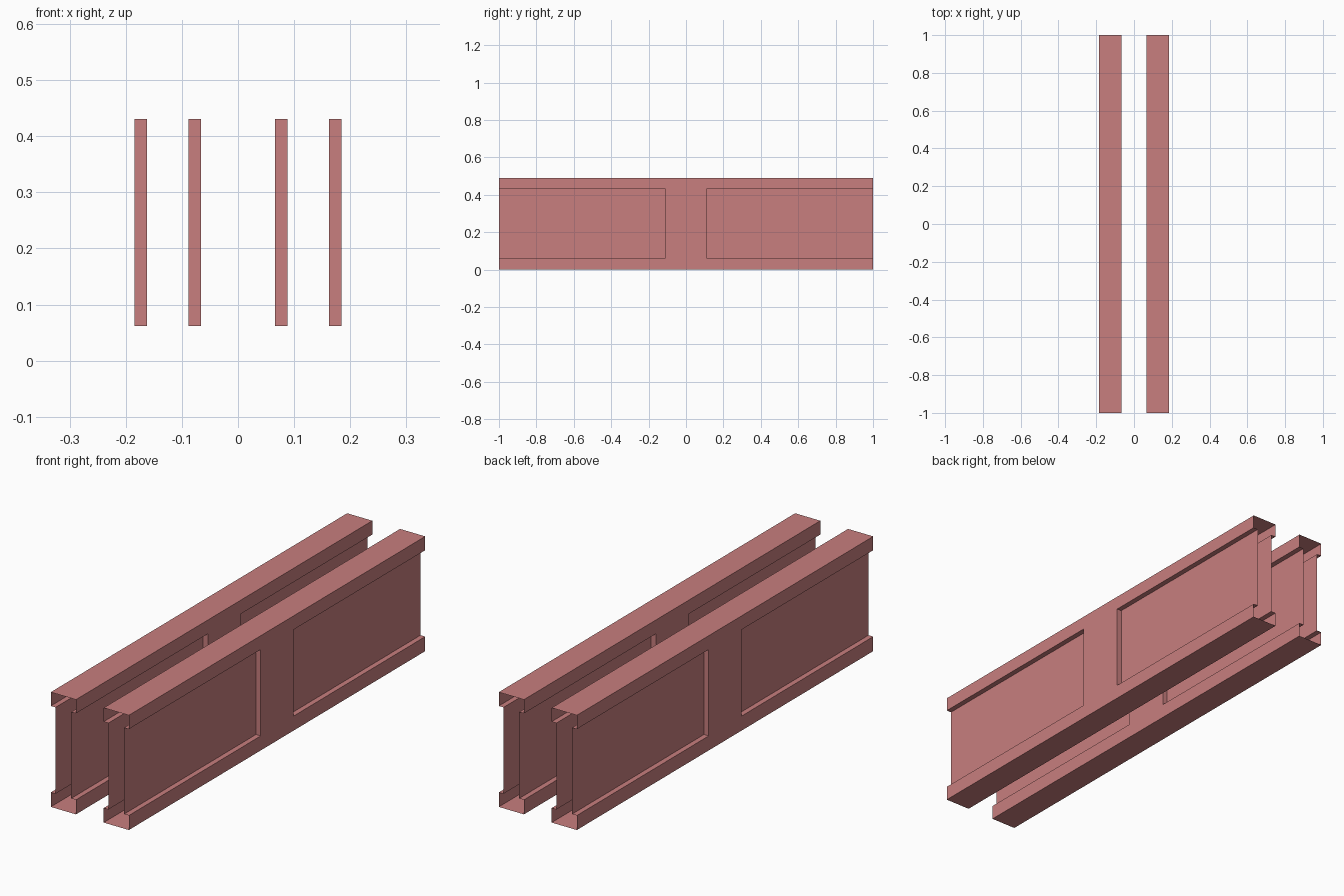
import bpy
import bmesh

cube = bpy.data.objects.get("Cube")
if cube:
    bpy.data.objects.remove(cube, do_unlink=True)

# Main dimensions
CENTRE = 0.125          # beam centre line, either side of x = 0
FLANGE, WEB = 0.0595, 0.037   # half widths
HEIGHT = 0.49
Y_CUTS = (-1.0, -0.11, 0.11, 1.0)
Z_CUTS = (0.0, 0.062, 0.431, HEIGHT)

steel = bpy.data.materials.new("dusty red")
steel.use_nodes = True
colour = (0.58, 0.21, 0.21, 1)
steel.diffuse_color = colour
steel.node_tree.nodes["Principled BSDF"].inputs["Base Color"].default_value = colour


def quad(bm, *corners):
    bm.faces.new([bm.verts.new(c) for c in corners])


def add_side(bm, sign):
    """One beam face with a sunken panel at each end."""
    outer, inner = sign * FLANGE, sign * WEB
    for i in range(3):
        y0, y1 = Y_CUTS[i:i + 2]
        for j in range(3):
            z0, z1 = Z_CUTS[j:j + 2]
            sunken = j == 1 and i != 1
            x = inner if sunken else outer
            quad(bm, (x, y0, z0), (x, y1, z0), (x, y1, z1), (x, y0, z1))
            if sunken:
                # Ledges above and below, and the step beside the middle block
                for z in (z0, z1):
                    quad(bm, (inner, y0, z), (inner, y1, z), (outer, y1, z), (outer, y0, z))
                y = y1 if i == 0 else y0
                quad(bm, (inner, y, z0), (outer, y, z0), (outer, y, z1), (inner, y, z1))


def make_beam(name, x):
    """Thin-walled beam, open at both ends."""
    bm = bmesh.new()
    for sign in (-1, 1):
        add_side(bm, sign)
    for z in (0, HEIGHT):
        for y0, y1 in zip(Y_CUTS, Y_CUTS[1:]):
            quad(bm, (-FLANGE, y0, z), (FLANGE, y0, z), (FLANGE, y1, z), (-FLANGE, y1, z))
    bmesh.ops.remove_doubles(bm, verts=bm.verts, dist=0.0001)
    bmesh.ops.recalc_face_normals(bm, faces=bm.faces)
    mesh = bpy.data.meshes.new(name)
    bm.to_mesh(mesh)
    bm.free()
    mesh.materials.append(steel)
    beam = bpy.data.objects.new(name, mesh)
    beam.location.x = x
    bpy.context.collection.objects.link(beam)


make_beam("left_beam", CENTRE)
make_beam("right_beam", -CENTRE)
